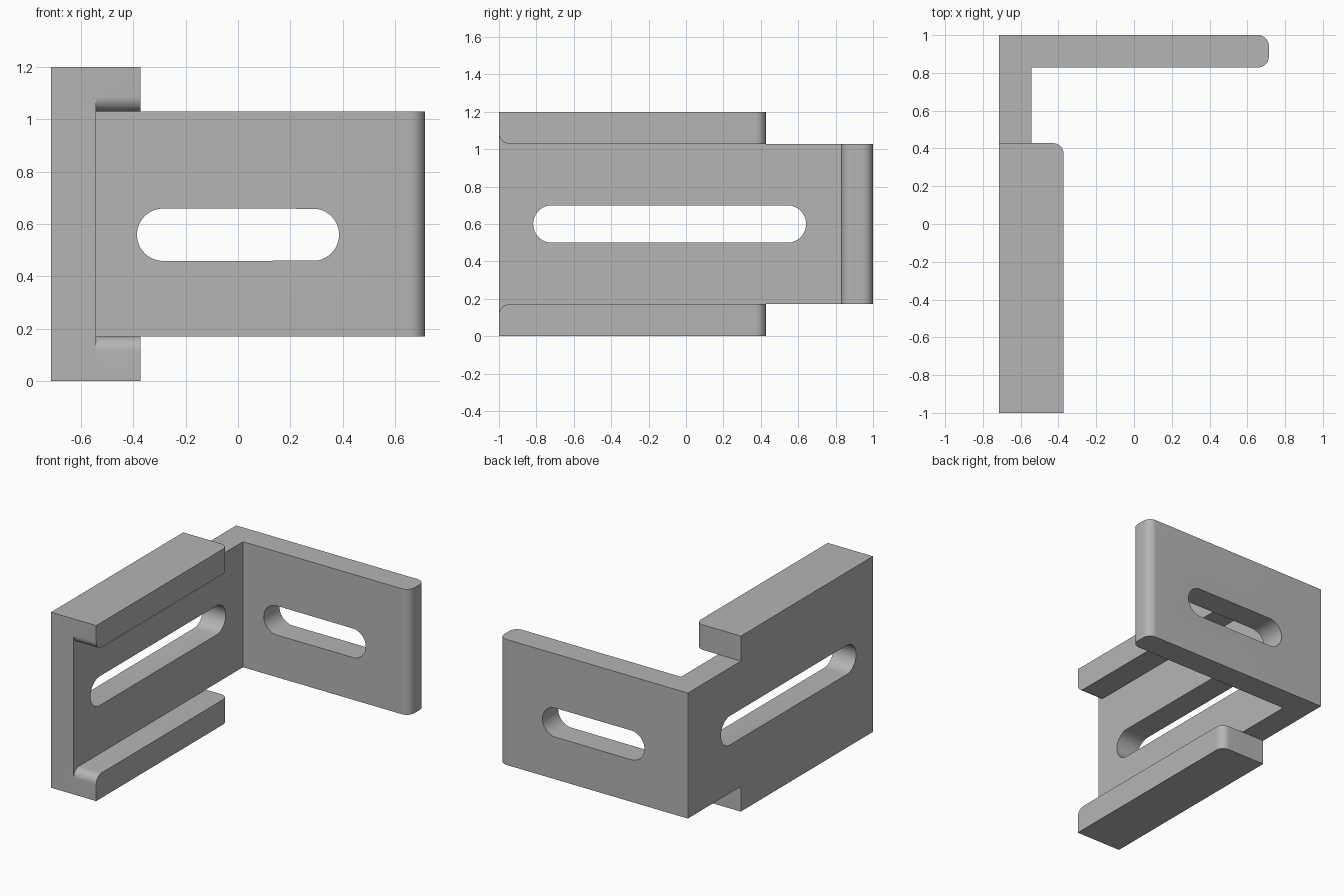
import bpy, bmesh
from mathutils import Matrix, Vector

cube = bpy.data.objects.get("Cube")
if cube:
    bpy.data.objects.remove(cube, do_unlink=True)

# Main dimensions
X, Y, H = 0.714, 1.0, 1.2
T = 0.171            # plate thickness
R = 0.057            # edge rounding
RAIL_END = 0.428     # rear end of the lips
SLOT_R = 0.1

grey = bpy.data.materials.new("plain_grey")
grey.use_nodes = True
colour = (0.46, 0.46, 0.46, 1)
grey.diffuse_color = colour
grey.node_tree.nodes["Principled BSDF"].inputs["Base Color"].default_value = colour


def box(name, lo, hi, rounded=()):
    """Box between two corners; rounded lists midpoints of edges to round."""
    lo, hi = Vector(lo), Vector(hi)
    bm = bmesh.new()
    bmesh.ops.create_cube(bm, size=1)
    for v in bm.verts:
        v.co = (lo + hi) / 2 + v.co * (hi - lo)
    edges = [e for e in bm.edges
             if any(((e.verts[0].co + e.verts[1].co) / 2 - Vector(p)).length < 1e-4
                    for p in rounded)]
    if edges:
        bmesh.ops.bevel(bm, geom=edges, offset=R, segments=10, profile=0.5,
                        affect='EDGES')
    return finish(name, bm)


def slot(name, axis, start, end, depth):
    """Stadium-shaped cutter from start to end, pushed through along axis."""
    bm = bmesh.new()
    start, end, axis = Vector(start), Vector(end), Vector(axis)
    along = (end - start).normalized()
    bmesh.ops.create_circle(bm, cap_ends=True, segments=48, radius=SLOT_R,
                            matrix=Matrix.Identity(4))
    side = axis.cross(along)
    for v in bm.verts:
        centre = end if v.co.x > 0 else start
        v.co = centre + along * v.co.x + side * v.co.y - axis * depth / 2
    top = bmesh.ops.extrude_face_region(bm, geom=bm.faces[:])["geom"]
    bmesh.ops.translate(bm, vec=axis * depth,
                        verts=[g for g in top if isinstance(g, bmesh.types.BMVert)])
    return finish(name, bm)


def finish(name, bm):
    bmesh.ops.recalc_face_normals(bm, faces=bm.faces[:])
    mesh = bpy.data.meshes.new(name)
    bm.to_mesh(mesh)
    bm.free()
    mesh.materials.append(grey)
    obj = bpy.data.objects.new(name, mesh)
    bpy.context.collection.objects.link(obj)
    return obj


def combine(target, tool, operation):
    bpy.context.view_layer.objects.active = target
    mod = target.modifiers.new(operation.title(), 'BOOLEAN')
    mod.operation, mod.solver, mod.object = operation, 'EXACT', tool
    bpy.ops.object.modifier_apply(modifier=mod.name)
    bpy.data.objects.remove(tool, do_unlink=True)


# Side plate, running the full depth
bracket = box("angle_bracket", (-X, -Y, T), (-X + T, Y, H - T))

# Back plate with a rounded free end
mid = H / 2
combine(bracket, box("back_plate", (-X, Y - T, T), (X, Y, H - T),
                     [(X, Y, mid), (X, Y - T, mid)]), 'UNION')

# Taller web of the channel
combine(bracket, box("channel_web", (-X, -Y, 0), (-X + T, RAIL_END, H)), 'UNION')

# Upper and lower lips: inner front edge and rear corner rounded
x0, x1 = -X + T / 2, -X + 2 * T
for name, z0, z1, inner in (("lower_lip", 0, T, T), ("upper_lip", H - T, H, H - T)):
    lip = box(name, (x0, -Y, z0), (x1, RAIL_END, z1),
              [((x0 + x1) / 2, -Y, inner), (x1, RAIL_END, (z0 + z1) / 2)])
    combine(bracket, lip, 'UNION')

# Slots through both plates
combine(bracket, slot("side_slot", (1, 0, 0), (-X + T / 2, -0.717, 0.6),
                      (-X + T / 2, 0.542, 0.6), 2 * T), 'DIFFERENCE')
combine(bracket, slot("back_slot", (0, 1, 0), (-0.286, Y - T / 2, 0.559),
                      (0.286, Y - T / 2, 0.559), 2 * T), 'DIFFERENCE')

# Smooth rounded edges, keep plate edges crisp
bpy.ops.object.select_all(action='DESELECT')
bracket.select_set(True)
bpy.context.view_layer.objects.active = bracket
bpy.ops.object.shade_smooth_by_angle(angle=0.5)
